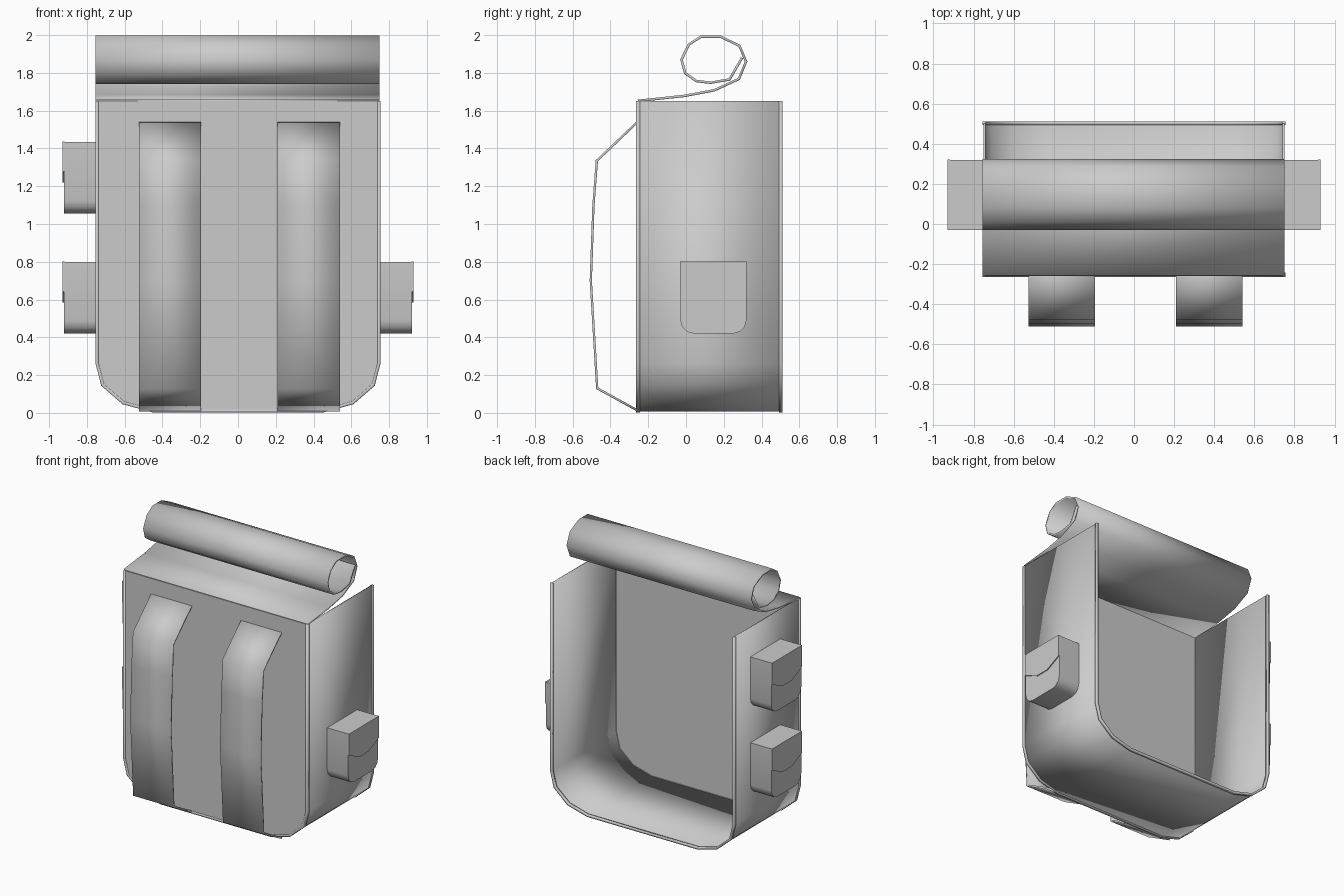
import bpy, bmesh, math

if "Cube" in bpy.data.objects:
    bpy.data.objects.remove(bpy.data.objects["Cube"])


def finish(name, bm):
    bmesh.ops.recalc_face_normals(bm, faces=bm.faces)
    mesh = bpy.data.meshes.new(name)
    bm.to_mesh(mesh)
    bm.free()
    ob = bpy.data.objects.new(name, mesh)
    bpy.context.collection.objects.link(ob)
    bpy.ops.object.select_all(action='DESELECT')
    ob.select_set(True)
    bpy.context.view_layer.objects.active = ob
    bpy.ops.object.shade_smooth_by_angle(angle=math.radians(60))
    return ob


def place(p, axis, d):
    # profile is (y, z) when extruded along x, (x, z) when extruded along y
    return (d, p[0], p[1]) if axis == 'X' else (p[0], d, p[1])


def ribbon(name, pts, axis, a, b, thickness):
    """Open profile swept from a to b, then thickened like cloth."""
    bm = bmesh.new()
    va = [bm.verts.new(place(p, axis, a)) for p in pts]
    vb = [bm.verts.new(place(p, axis, b)) for p in pts]
    for i in range(len(pts) - 1):
        bm.faces.new((va[i], va[i + 1], vb[i + 1], vb[i]))
    ob = finish(name, bm)
    mod = ob.modifiers.new("thickness", 'SOLIDIFY')
    mod.thickness = thickness
    mod.offset = 0
    mod.use_even_offset = True
    return ob


def prism(name, pts, axis, a, b):
    """Closed profile extruded from a to b."""
    bm = bmesh.new()
    va = [bm.verts.new(place(p, axis, a)) for p in pts]
    vb = [bm.verts.new(place(p, axis, b)) for p in pts]
    bm.faces.new(va)
    bm.faces.new(vb)
    n = len(pts)
    for i in range(n):
        j = (i + 1) % n
        bm.faces.new((va[i], va[j], vb[j], vb[i]))
    return finish(name, bm)


def outline(inset):
    """U-shaped bag outline, open at the top."""
    half = [(0.755, 1.65), (0.755, 0.265), (0.725, 0.14), (0.615, 0.045), (0.46, 0.003)]
    half = [(x - inset, z + (inset if z < 0.2 else 0)) for x, z in half]
    return half + [(-x, z) for x, z in reversed(half)]


# bag body: side and bottom band, front panel, seams at both rims
ribbon("body_band", outline(0.009), 'Y', -0.25, 0.50, 0.010)
prism("front_panel", outline(0.012), 'Y', -0.26, -0.245)
ribbon("front_seam", outline(0.008), 'Y', -0.265, -0.243, 0.016)
ribbon("back_seam", outline(0.008), 'Y', 0.493, 0.511, 0.016)

# lid that runs back from the front panel and rolls up
lid = [(-0.255, 1.652), (-0.01, 1.678), (0.15, 1.708), (0.28, 1.768), (0.318, 1.86),
       (0.283, 1.943), (0.183, 1.992), (0.08, 1.992), (0.015, 1.95), (-0.024, 1.87),
       (-0.004, 1.798), (0.055, 1.757), (0.13, 1.748), (0.23, 1.765), (0.297, 1.88)]
ribbon("rolled_lid", lid, 'X', -0.755, 0.75, 0.013)

# shoulder straps
strap = [(-0.262, 1.535), (-0.472, 1.335), (-0.490, 1.10), (-0.504, 0.70),
         (-0.470, 0.13), (-0.255, 0.012)]
for side, x in (("left", -0.525), ("right", 0.21)):
    ribbon(side + "_strap", strap, 'X', x, x + 0.33, 0.012)

# side pockets with thin flaps on the outer face
r = 0.07
for name, s, z in (("right_pocket", 1, 0.42), ("left_lower_pocket", -1, 0.42),
                   ("left_upper_pocket", -1, 1.055)):
    arc = [(r * math.cos(math.radians(t)), r * math.sin(math.radians(t)))
           for t in (0, 30, 60, 90)]
    body = [(-0.03, z + 0.38)]
    body += [(-0.03 + r - c, z + r - d) for c, d in arc]
    body += [(0.32 - r + c, z + r - d) for c, d in reversed(arc)]
    body += [(0.32, z + 0.38)]
    prism(name, body, 'X', s * 0.745, s * 0.922)
    flap = [(-0.031, z + 0.381), (-0.031, z + 0.222), (0.09, z + 0.165),
            (0.20, z + 0.165), (0.321, z + 0.222), (0.321, z + 0.381)]
    prism(name + "_flap", flap, 'X', s * 0.918, s * 0.929)
